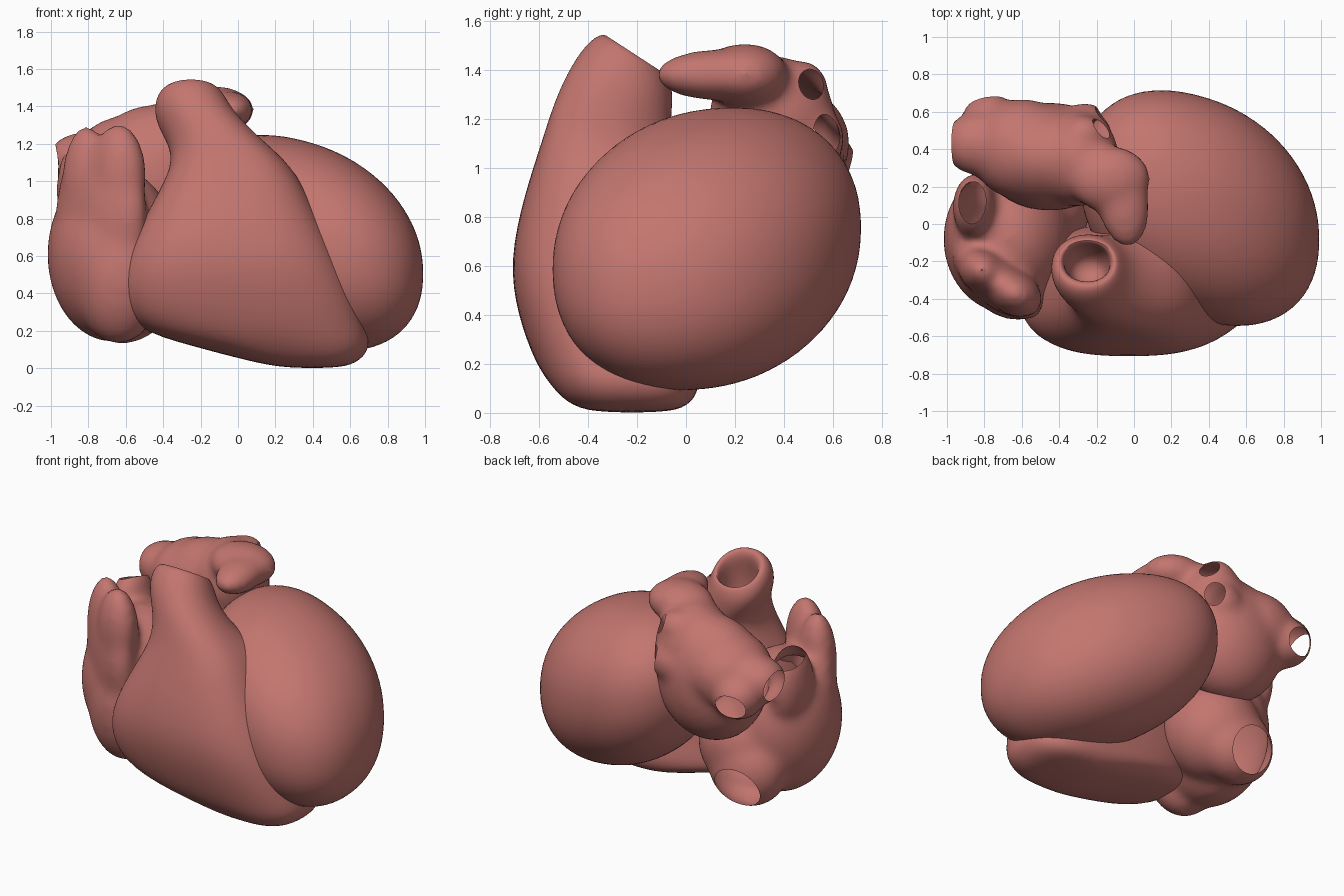
import bpy
import bmesh
import math
from mathutils import Matrix

cube = bpy.data.objects.get("Cube")
if cube:
    bpy.data.objects.remove(cube, do_unlink=True)

COLOR = (0.55, 0.18, 0.16, 1.0)
flesh = bpy.data.materials.new("muscle_red")
flesh.use_nodes = True
flesh.diffuse_color = COLOR
flesh.node_tree.nodes["Principled BSDF"].inputs["Base Color"].default_value = COLOR


def add_object(name, bm):
    mesh = bpy.data.meshes.new(name)
    bm.to_mesh(mesh)
    bm.free()
    obj = bpy.data.objects.new(name, mesh)
    bpy.context.scene.collection.objects.link(obj)
    return obj


def finish(obj):
    """Bake the modifiers, colour the part and shade it smooth."""
    bpy.context.view_layer.update()
    deps = bpy.context.evaluated_depsgraph_get()
    mesh = bpy.data.meshes.new_from_object(obj.evaluated_get(deps))
    obj.modifiers.clear()
    obj.data = mesh
    mesh.materials.clear()
    mesh.materials.append(flesh)
    bpy.ops.object.select_all(action="DESELECT")
    obj.select_set(True)
    bpy.context.view_layer.objects.active = obj
    bpy.ops.object.shade_smooth_by_angle(angle=math.radians(45))


def placement(centre, radii, turn):
    return (Matrix.Translation(centre)
            @ Matrix.Rotation(math.radians(turn), 4, "Z")
            @ Matrix.Diagonal((*radii, 1)))


def ellipsoids(name, parts):
    bm = bmesh.new()
    for part in parts:
        bmesh.ops.create_icosphere(bm, subdivisions=4, radius=1,
                                   matrix=placement(*part))
    return add_object(name, bm)


def chamber(name, lobes, openings):
    """Fuse lobes into one soft shell, then open the vessel mouths."""
    body = ellipsoids(name, lobes)
    cutter = ellipsoids(name + "_cutter", openings)
    cutter.hide_render = True
    remesh = body.modifiers.new("fuse", "REMESH")
    remesh.mode = "VOXEL"
    remesh.voxel_size = 0.022
    soften = body.modifiers.new("soften", "SMOOTH")
    soften.factor = 0.5
    soften.iterations = 22
    cut = body.modifiers.new("mouths", "BOOLEAN")
    cut.operation = "DIFFERENCE"
    cut.solver = "EXACT"
    cut.object = cutter
    finish(body)
    bpy.data.objects.remove(cutter, do_unlink=True)
    # Remove the plugs so that the mouths lead into the hollow chamber
    spaces = [placement(*part).inverted() for part in openings]
    bm = bmesh.new()
    bm.from_mesh(body.data)
    plugs = [f for f in bm.faces
             if any((s @ f.calc_center_median()).length < 1 for s in spaces)]
    bmesh.ops.delete(bm, geom=plugs, context="FACES")
    bm.to_mesh(body.data)
    bm.free()


# Left ventricle: a sheared, slightly boxy egg leaning forward to the apex
bm = bmesh.new()
bmesh.ops.create_icosphere(bm, subdivisions=5, radius=1)
FULLNESS = 2.15
for v in bm.verts:
    v.co /= sum(abs(c) ** FULLNESS for c in v.co) ** (1 / FULLNESS)
egg = Matrix(((0.64, 0, 0, 0.35), (-0.17, 0.6, 0, 0.085),
              (-0.165, 0.035, 0.545, 0.67), (0, 0, 0, 1)))
bm.transform(egg)
finish(add_object("left_ventricle", bm))

# Right ventricle: stacked rounded sections, ending in a hollow outflow mouth
# Each section: height, x min, x max, y min, y max, backward slope
SECTIONS = [
    (0.0, 0.25, 0.55, -0.38, -0.06, 0),
    (0.04, 0.05, 0.66, -0.49, 0.03, 0),
    (0.12, -0.25, 0.71, -0.56, 0.06, 0),
    (0.21, -0.57, 0.69, -0.62, 0.05, 0),
    (0.4, -0.64, 0.62, -0.69, 0, 0),
    (0.62, -0.6, 0.53, -0.725, 0, 0),
    (0.9, -0.45, 0.39, -0.66, -0.02, 0),
    (1.08, -0.35, 0.29, -0.59, -0.04, 0.1),
    (1.2, -0.37, 0.14, -0.54, -0.06, 0.3),
    (1.32, -0.44, 0, -0.47, -0.06, 0.5),
    (1.42, -0.45, -0.06, -0.39, -0.05, 0.65),
    (1.48, -0.4, -0.1, -0.32, -0.08, 0.65),
    (1.43, -0.37, -0.13, -0.3, -0.11, 0.65),
    (1.32, -0.37, -0.13, -0.33, -0.12, 0.6),
    (1.15, -0.33, -0.16, -0.34, -0.2, 0.3),
]
SIDES = 28


def rounded(value, power):
    return math.copysign(abs(value) ** power, value)


bm = bmesh.new()
rings = []
for z, x0, x1, y0, y1, slope in SECTIONS:
    power = 0.76 if z < 1.1 and slope < 0.2 else 0.95
    ring = []
    for i in range(SIDES):
        angle = math.tau * i / SIDES
        dx = rounded(math.cos(angle), power) * (x1 - x0) / 2
        dy = rounded(math.sin(angle), power) * (y1 - y0) / 2
        ring.append(bm.verts.new(((x0 + x1) / 2 + dx, (y0 + y1) / 2 + dy,
                                  z - slope * dy)))
    rings.append(ring)
for low, high in zip(rings, rings[1:]):
    for i in range(SIDES):
        j = (i + 1) % SIDES
        bm.faces.new((low[i], low[j], high[j], high[i]))
bm.faces.new(rings[0][::-1])
bm.faces.new(rings[-1])
right_ventricle = add_object("right_ventricle", bm)
right_ventricle.modifiers.new("round", "SUBSURF").levels = 2
finish(right_ventricle)

# Right atrium: body, front ear flap, upper and lower vein stubs
chamber("right_atrium", [
    ((-0.67, -0.08, 0.61), (0.35, 0.4, 0.47), 0),
    ((-0.54, 0.1, 0.5), (0.31, 0.31, 0.32), 0),
    ((-0.64, -0.29, 0.5), (0.25, 0.22, 0.37), -20),
    ((-0.73, -0.3, 0.82), (0.29, 0.14, 0.43), -38),
    ((-0.81, -0.25, 0.98), (0.14, 0.12, 0.32), -38),
    ((-0.64, -0.37, 1.03), (0.16, 0.12, 0.28), -30),
    ((-0.85, 0.09, 0.95), (0.12, 0.18, 0.27), 0),
    ((-0.62, 0.22, 0.38), (0.26, 0.21, 0.25), 0),
], [
    ((-0.87, 0.13, 1.19), (0.08, 0.13, 0.13), 0),
    ((-0.65, 0.43, 0.26), (0.18, 0.15, 0.18), 0),
])

# Left atrium: body, curled ear lobe and four vein stubs
chamber("left_atrium", [
    ((-0.45, 0.36, 1.0), (0.37, 0.29, 0.41), 0),
    ((-0.6, 0.4, 1.1), (0.28, 0.27, 0.25), 0),
    ((-0.3, 0.35, 1.2), (0.22, 0.26, 0.26), 0),
    ((-0.13, 0.24, 1.38), (0.22, 0.18, 0.13), 0),
    ((-0.06, 0.13, 1.38), (0.14, 0.26, 0.105), 8),
    ((-0.84, 0.43, 1.11), (0.18, 0.17, 0.15), 0),
    ((-0.77, 0.53, 1.02), (0.16, 0.17, 0.15), 0),
    ((-0.27, 0.48, 1.33), (0.12, 0.1, 0.11), 0),
    ((-0.26, 0.53, 1.12), (0.13, 0.12, 0.13), 0),
], [
    ((-1.0, 0.43, 1.1), (0.12, 0.12, 0.1), 0),
    ((-0.8, 0.71, 0.98), (0.12, 0.12, 0.1), 0),
    ((-0.15, 0.52, 1.35), (0.09, 0.06, 0.07), 0),
    ((-0.13, 0.59, 1.14), (0.09, 0.07, 0.1), 0),
])
